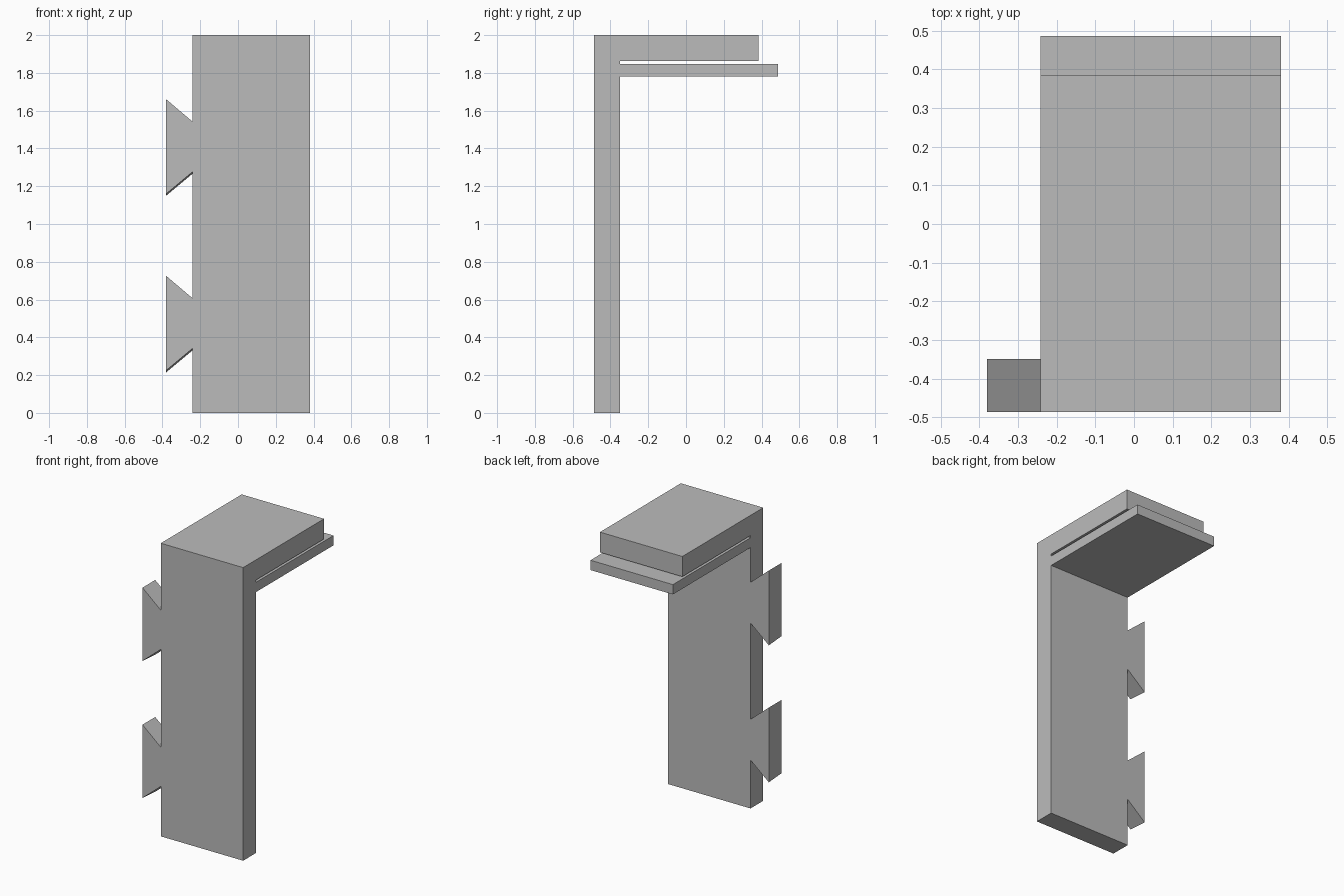
import bpy
import bmesh

cube = bpy.data.objects.get("Cube")
if cube:
    bpy.data.objects.remove(cube, do_unlink=True)

grey = bpy.data.materials.new("plain_grey")
grey.use_nodes = True
color = (0.5, 0.5, 0.5, 1)
grey.diffuse_color = color
grey.node_tree.nodes["Principled BSDF"].inputs["Base Color"].default_value = color

FRONT, INNER = -0.487, -0.35
LEFT, RIGHT, TIP = 0.38, -0.242, -0.38


def loft(name, ring_a, ring_b):
    """Solid between two matching outlines."""
    bm = bmesh.new()
    a = [bm.verts.new(p) for p in ring_a]
    b = [bm.verts.new(p) for p in ring_b]
    bm.faces.new(a)
    bm.faces.new(b)
    for i in range(len(a)):
        j = (i + 1) % len(a)
        bm.faces.new((a[i], a[j], b[j], b[i]))
    bmesh.ops.recalc_face_normals(bm, faces=bm.faces)
    mesh = bpy.data.meshes.new(name)
    bm.to_mesh(mesh)
    bm.free()
    mesh.materials.append(grey)
    obj = bpy.data.objects.new(name, mesh)
    bpy.context.collection.objects.link(obj)
    return obj


# Upright panel with slotted top shelf, extruded across the width
profile = [(FRONT, 0), (INNER, 0), (INNER, 1.78), (0.487, 1.78),
           (0.487, 1.847), (INNER, 1.847), (INNER, 1.862),
           (0.385, 1.862), (0.385, 2), (FRONT, 2)]
loft("slotted_bracket",
     [(RIGHT, y, z) for y, z in profile],
     [(LEFT, y, z) for y, z in profile])


# Dovetail tabs, with the underside dropping slightly toward the back
def tab_outline(y, base, drop):
    return [(RIGHT, y, base + 0.125 - drop), (TIP, y, base + 0.01 - drop),
            (TIP, y, base + 0.51), (RIGHT, y, base + 0.393)]


for label, base in (("lower", 0.215), ("upper", 1.15)):
    loft(label + "_dovetail_tab",
         tab_outline(FRONT, base, 0),
         tab_outline(INNER, base, 0.01))
